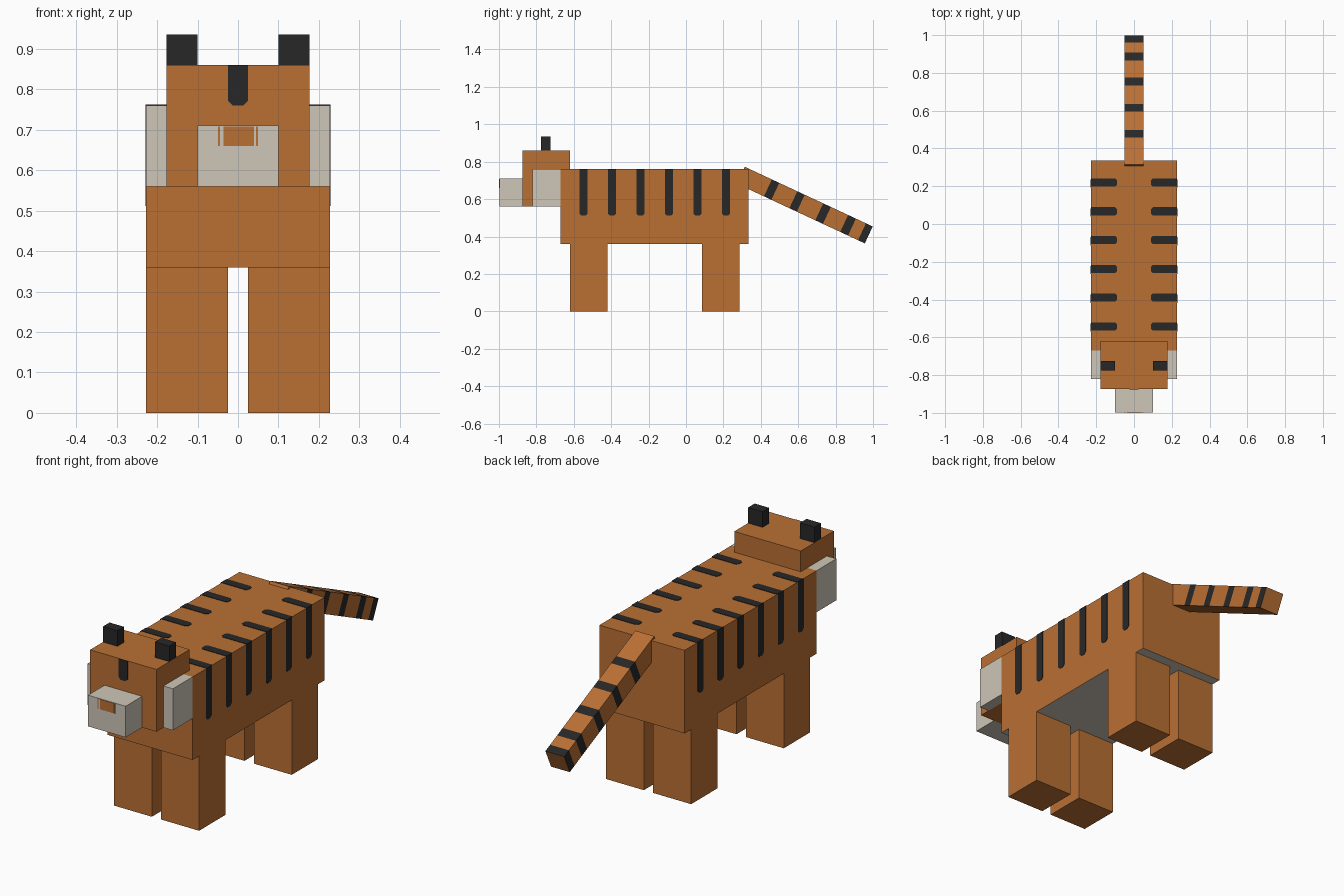
import bpy, bmesh, math
from mathutils import Matrix, Vector

if "Cube" in bpy.data.objects:
    bpy.data.objects.remove(bpy.data.objects["Cube"])


def make_material(name, rgb):
    linear = [((c / 255 + 0.055) / 1.055) ** 2.4 for c in rgb]
    mat = bpy.data.materials.new(name)
    mat.use_nodes = True
    mat.diffuse_color = (*linear, 1)
    shader = mat.node_tree.nodes["Principled BSDF"]
    shader.inputs["Base Color"].default_value = (*linear, 1)
    shader.inputs["Roughness"].default_value = 0.9
    return mat


ORANGE = make_material("orange fur", (186, 112, 52))
CREAM = make_material("cream fur", (206, 198, 184))
BLACK = make_material("black fur", (39, 39, 39))


def finish(name, bm, mats):
    bmesh.ops.recalc_face_normals(bm, faces=bm.faces)
    mesh = bpy.data.meshes.new(name)
    bm.to_mesh(mesh)
    bm.free()
    for mat in mats:
        mesh.materials.append(mat)
    obj = bpy.data.objects.new(name, mesh)
    bpy.context.collection.objects.link(obj)
    return obj


def box(name, x, y, z, *mats):
    """Box from three (low, high) ranges."""
    bm = bmesh.new()
    bmesh.ops.create_cube(bm, size=1)
    for v in bm.verts:
        v.co = [r[0] if c < 0 else r[1] for c, r in zip(v.co, (x, y, z))]
    return finish(name, bm, mats)


def stripe(name, origin, along, across, out, length, width=0.043):
    """Thin plate with a clipped tip, running inward from an edge."""
    along, across, out = Vector(along), Vector(across), Vector(out)
    w, clip = width / 2, width / 4
    outline = [(0, -w), (length - clip, -w), (length, -w + clip),
               (length, w - clip), (length - clip, w), (0, w)]
    bm = bmesh.new()
    verts = [bm.verts.new(Vector(origin) + along * a + across * b) for a, b in outline]
    face = bm.faces.new(verts)
    lifted = bmesh.ops.extrude_face_region(bm, geom=[face])["geom"]
    bmesh.ops.translate(bm, vec=out * THIN,
                        verts=[g for g in lifted if isinstance(g, bmesh.types.BMVert)])
    return finish(name, bm, [BLACK])


THIN = 0.002
HALF = 0.227
TOP = 0.76

# Body with a cream belly
body = box("body", (-HALF, HALF), (-0.67, 0.335), (0.36, TOP), ORANGE, CREAM)
for face in body.data.polygons:
    face.material_index = int(face.normal.z < -0.5)

# Head, muzzle, nose and forehead mark
box("head", (-0.177, 0.177), (-0.873, -0.62), (0.56, 0.86), ORANGE)
box("muzzle", (-0.1, 0.1), (-0.998, -0.873), (0.56, 0.71), CREAM)
box("nose", (-0.036, 0.04), (-1, -0.998), (0.66, 0.708), ORANGE)
stripe("forehead_mark", (0, -0.873, 0.86), (0, 0, -1), (1, 0, 0), (0, -1, 0), 0.1, 0.05)

for side, s in (("left", 1), ("right", -1)):
    def span(a, b):
        return sorted((s * a, s * b))

    # Ears, cheeks and nose edge
    box(side + "_ear", span(0.1, 0.177), (-0.775, -0.725), (0.86, 0.935), BLACK)
    box(side + "_cheek", span(0.177, HALF), (-0.82, -0.67), (0.56, TOP), CREAM)
    box(side + "_nose_edge", span(0.044, 0.049), (-1, -0.998), (0.66, 0.708), ORANGE)

    # Legs
    for end, y in (("front", -0.62), ("rear", 0.085)):
        box(f"{side}_{end}_leg", span(0.025, HALF), (y, y + 0.2), (0, 0.36), ORANGE)

    # Flank and back stripes
    for i in range(6):
        y = -0.548 + i * 0.1523
        stripe(f"{side}_flank_stripe_{i}", (s * HALF, y, TOP + THIN),
               (0, 0, -1), (0, 1, 0), (s, 0, 0), 0.25)
        stripe(f"{side}_back_stripe_{i}", (s * HALF, y + 0.006, TOP),
               (-s, 0, 0), (0, 1, 0), (0, 0, 1), 0.138)

# Tail: sloping box cut into bands, black on its top and sides only
LENGTH, THICK = 0.755, 0.1
bm = bmesh.new()
bmesh.ops.create_cube(bm, size=1)
bmesh.ops.scale(bm, vec=(THICK, LENGTH, THICK), verts=bm.verts)
bmesh.ops.translate(bm, vec=(0, LENGTH / 2, -THICK / 2), verts=bm.verts)
bands = [(0.16, 0.204), (0.31, 0.354), (0.463, 0.508), (0.61, 0.656), (0.715, LENGTH)]
for cut in [c for band in bands for c in band if c < LENGTH]:
    bmesh.ops.bisect_plane(bm, geom=bm.verts[:] + bm.edges[:] + bm.faces[:],
                           plane_co=(0, cut, 0), plane_no=(0, 1, 0))
bm.normal_update()
for face in bm.faces:
    mid = face.calc_center_median().y
    banded = any(a < mid < b for a, b in bands)
    face.material_index = int(banded and face.normal.z > -0.5 and abs(face.normal.y) < 0.5)
tail = finish("tail", bm, [ORANGE, BLACK])
tail.data.transform(Matrix.Translation((0, 0.314, 0.773)) @ Matrix.Rotation(math.radians(-25), 4, "X"))
